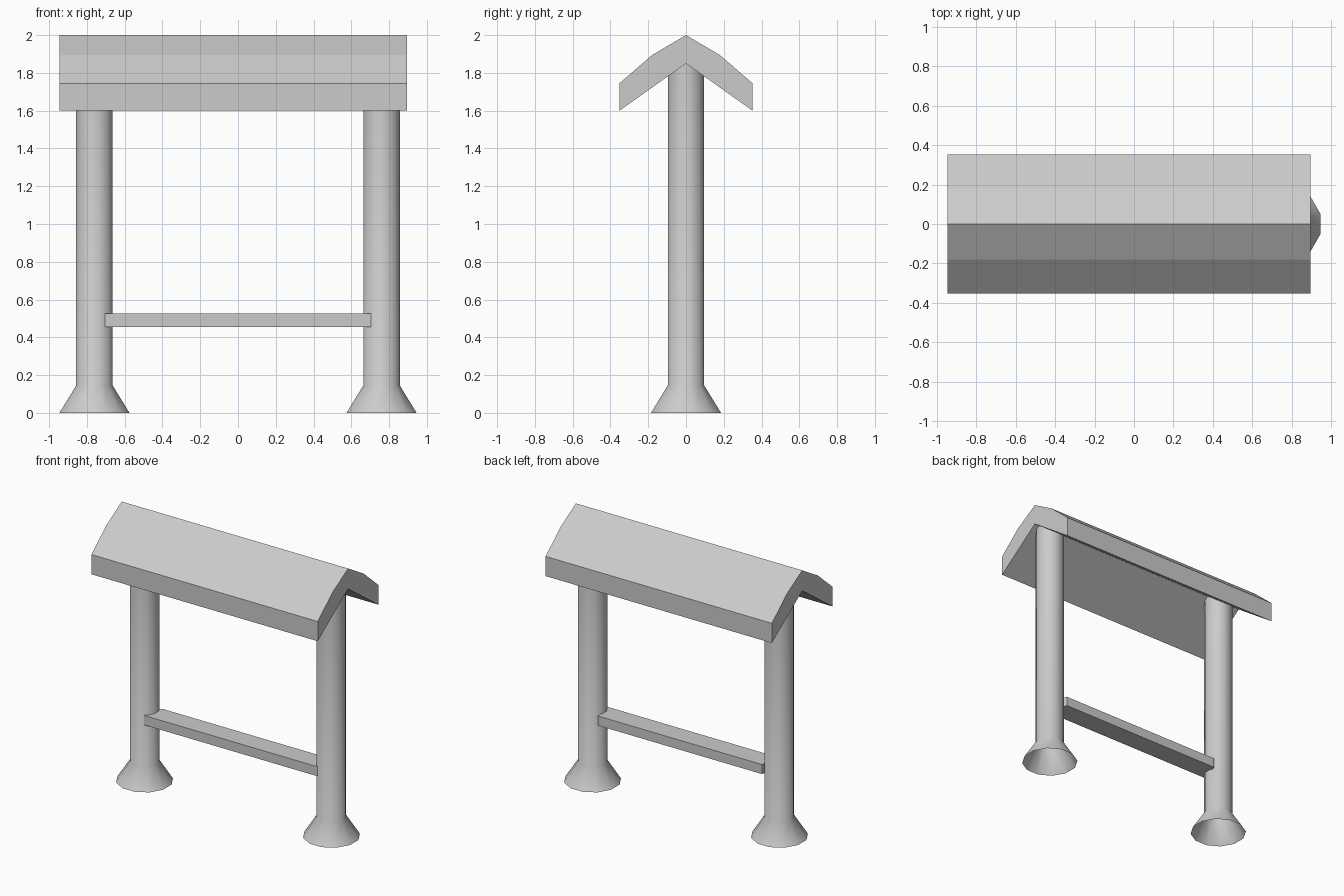
import bpy, bmesh, math

if "Cube" in bpy.data.objects:
    bpy.data.objects.remove(bpy.data.objects["Cube"], do_unlink=True)

grey = bpy.data.materials.new("plain grey")
grey.use_nodes = True
COLOUR = (0.6, 0.6, 0.6, 1)
grey.diffuse_color = COLOUR
grey.node_tree.nodes["Principled BSDF"].inputs["Base Color"].default_value = COLOUR


def add_object(name, bm, smooth=False):
    bmesh.ops.recalc_face_normals(bm, faces=bm.faces)
    mesh = bpy.data.meshes.new(name)
    bm.to_mesh(mesh)
    bm.free()
    mesh.materials.append(grey)
    obj = bpy.data.objects.new(name, mesh)
    bpy.context.collection.objects.link(obj)
    if smooth:
        bpy.ops.object.select_all(action="DESELECT")
        obj.select_set(True)
        bpy.context.view_layer.objects.active = obj
        bpy.ops.object.shade_smooth_by_angle(angle=math.radians(50))
    return obj


def prism(name, outline, offset):
    """Extrude a closed outline along an offset."""
    bm = bmesh.new()
    face = bm.faces.new([bm.verts.new(p) for p in outline])
    moved = bmesh.ops.extrude_face_region(bm, geom=[face], use_keep_orig=True)["geom"]
    bmesh.ops.translate(bm, vec=offset,
                        verts=[v for v in moved if isinstance(v, bmesh.types.BMVert)])
    return add_object(name, bm)


def post(name, x, profile, sides=12):
    """Open-bottomed column with a flared foot."""
    bm = bmesh.new()
    rings = []
    for radius, z in profile:
        angles = [math.tau * (i + 0.5) / sides for i in range(sides)]
        rings.append([bm.verts.new((x + radius * math.cos(a), radius * math.sin(a), z))
                      for a in angles])
    for low, high in zip(rings, rings[1:]):
        for i in range(sides):
            j = (i + 1) % sides
            bm.faces.new((low[i], low[j], high[j], high[i]))
    return add_object(name, bm, smooth=True)


# Posts
POST_PROFILE = [(0.192, 0), (0.1, 0.145), (0.1, 1.87)]
for side, x in (("left", 0.76), ("right", -0.76)):
    post(side + "_post", x, POST_PROFILE)

# Cross bar, slightly shorter at the back
prism("cross_bar",
      [(-0.705, -0.085, 0.455), (0.705, -0.085, 0.455),
       (0.665, 0.07, 0.455), (-0.665, 0.07, 0.455)], (0, 0, 0.07))

# Gabled roof with a slight bulge on each slope
half = [(0.18, 1.894), (0.352, 1.745), (0.352, 1.6)]
section = [(0, 2.0)] + half + [(0, 1.85)] + [(-y, z) for y, z in reversed(half)]
prism("roof", [(-0.945, y, z) for y, z in section], (1.84, 0, 0))
